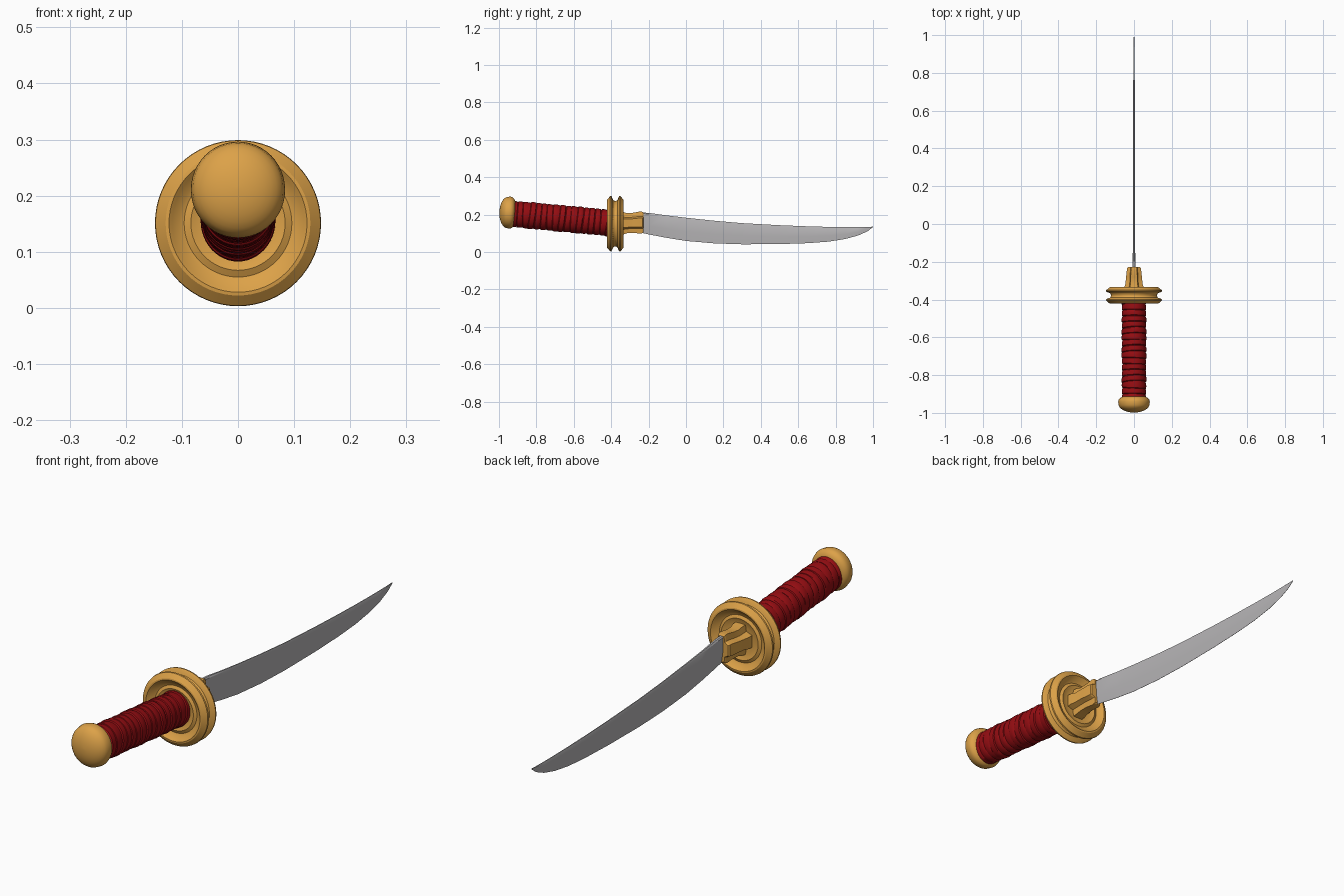
import bpy, bmesh, math, random

if "Cube" in bpy.data.objects:
    bpy.data.objects.remove(bpy.data.objects["Cube"])
random.seed(4)

def material(name, rgb):
    m = bpy.data.materials.new(name)
    m.diffuse_color = (*rgb, 1)
    m.use_nodes = True
    m.node_tree.nodes["Principled BSDF"].inputs["Base Color"].default_value = m.diffuse_color
    return m

GOLD = material("gold", (0.72, 0.36, 0.065))
RED = material("dark red", (0.30, 0.004, 0.006))
STEEL = material("steel grey", (0.47, 0.46, 0.47))

def loft(name, rings, mat, angle=35, closed_loop=False):
    """Skin a list of equally long point rings; cap the ends unless it loops."""
    bm = bmesh.new()
    vs = [[bm.verts.new(p) for p in r] for r in rings]
    n = len(vs[0])
    pairs = list(zip(vs, vs[1:]))
    if closed_loop:
        pairs.append((vs[-1], vs[0]))
    for a, b in pairs:
        for i in range(n):
            j = (i + 1) % n
            bm.faces.new((a[i], a[j], b[j], b[i]))
    if not closed_loop:
        bm.faces.new(vs[0])
        bm.faces.new(vs[-1])
    bmesh.ops.remove_doubles(bm, verts=bm.verts, dist=1e-5)
    bmesh.ops.recalc_face_normals(bm, faces=bm.faces)
    me = bpy.data.meshes.new(name)
    bm.to_mesh(me)
    bm.free()
    ob = bpy.data.objects.new(name, me)
    bpy.context.collection.objects.link(ob)
    me.materials.append(mat)
    bpy.ops.object.select_all(action='DESELECT')
    ob.select_set(True)
    bpy.context.view_layer.objects.active = ob
    bpy.ops.object.shade_smooth_by_angle(angle=math.radians(angle))
    return ob

def ellipse(y, zc, rx, rz, n=48, tilt=0.0, wobble=0.0):
    """Ring around the y axis, optionally leaning and uneven."""
    ring = []
    for i in range(n):
        a = 2 * math.pi * i / n
        dz = rz * math.sin(a)
        ring.append((rx * math.cos(a), y + tilt * dz + wobble * math.sin(a + 0.6), zc + dz))
    return ring

# Grip: slanted oval core with overlapping cord turns
def grip_z(y):
    return 0.203 - (y + 0.92) * 0.094

rings = []
turns = 17
y0, y1 = -0.935, -0.395
step = (y1 - y0) / turns
for k in range(turns):
    w = random.uniform(-0.006, 0.006)
    g = random.uniform(-0.001, 0.002)
    for f, r in ((0.0, -0.003), (0.12, 0.001), (0.5, 0.002), (0.9, 0.0)):
        y = y0 + (k + f) * step
        rings.append(ellipse(y, grip_z(y), 0.063 + r + g, 0.069 + r + g, tilt=0.09, wobble=w))
loft("grip_wrap", rings, RED, 40)

# Pommel: domed cap with a rolled rim
profile = [(-0.915, 0.062), (-0.922, 0.074), (-0.930, 0.081), (-0.941, 0.084), (-0.953, 0.082)]
for i in range(1, 9):
    a = math.radians(i * 11)
    profile.append((-0.953 - 0.045 * math.sin(a), 0.082 * math.cos(a)))
loft("pommel", [ellipse(y, 0.211 - (y + 0.95) * 0.05, r, r * 1.02, tilt=0.04) for y, r in profile], GOLD)

# Guard: double-edged disc, grooved rim, dished on both faces
half = [(0.004, 0.122), (0.012, 0.127), (0.018, 0.143), (0.022, 0.148), (0.028, 0.147), (0.043, 0.129),
        (0.044, 0.123), (0.039, 0.117), (0.028, 0.104), (0.025, 0.096), (0.028, 0.090),
        (0.031, 0.084), (0.028, 0.076), (0.024, 0.060), (0.024, 0.010)]
full = [(-d, r) for d, r in reversed(half)] + half
loft("guard", [ellipse(-0.378 + d, 0.151, r, r, 64) for d, r in full], GOLD, 30)

# Ferrule between grip and guard
loft("grip_ferrule", [ellipse(y, 0.157, r, r * 1.08) for y, r in
                      ((-0.425, 0.045), (-0.422, 0.058), (-0.38, 0.06))], GOLD)

# Blade collar: cross-shaped block, waisted along its length
def cross(y, hx, lo, hi):
    t, c = hx * 0.42, (hi - lo) * 0.22
    pts = [(t, hi), (t * 1.2, hi - c), (hx, hi - c * 1.35), (hx, lo + c * 1.35), (t * 1.2, lo + c), (t, lo)]
    pts += [(-x, z) for x, z in reversed(pts)]
    return [(x, y, z) for x, z in pts]

loft("blade_collar", [cross(*s) for s in (
    (-0.37, 0.052, 0.090, 0.215), (-0.335, 0.051, 0.094, 0.213), (-0.315, 0.045, 0.100, 0.207),
    (-0.28, 0.042, 0.102, 0.210), (-0.245, 0.038, 0.098, 0.217), (-0.232, 0.036, 0.101, 0.214),
    (-0.228, 0.031, 0.105, 0.210))], GOLD, 25)

# Blade: curved, thin wedge section (y, edge z, spine z, half thickness)
stations = [(-0.26, 0.108, 0.212, 0.010), (-0.2, 0.094, 0.209, 0.008), (-0.1, 0.075, 0.195, 0.005),
            (0.0, 0.059, 0.183, 0.0045), (0.15, 0.046, 0.167, 0.004), (0.3, 0.041, 0.154, 0.004),
            (0.5, 0.042, 0.143, 0.004), (0.65, 0.047, 0.137, 0.004), (0.76, 0.055, 0.134, 0.004),
            (0.85, 0.069, 0.133, 0.003), (0.92, 0.088, 0.133, 0.003), (0.97, 0.110, 0.134, 0.002),
            (0.999, 0.132, 0.135, 0.001)]
loft("blade", [[(0.0005, y, lo), (t * 0.8, y, lo + (hi - lo) * 0.4), (t, y, hi - (hi - lo) * 0.05),
                (t * 0.5, y, hi), (-t * 0.5, y, hi), (-t, y, hi - (hi - lo) * 0.05),
                (-t * 0.8, y, lo + (hi - lo) * 0.4), (-0.0005, y, lo)]
               for y, lo, hi, t in stations], STEEL, 30)
